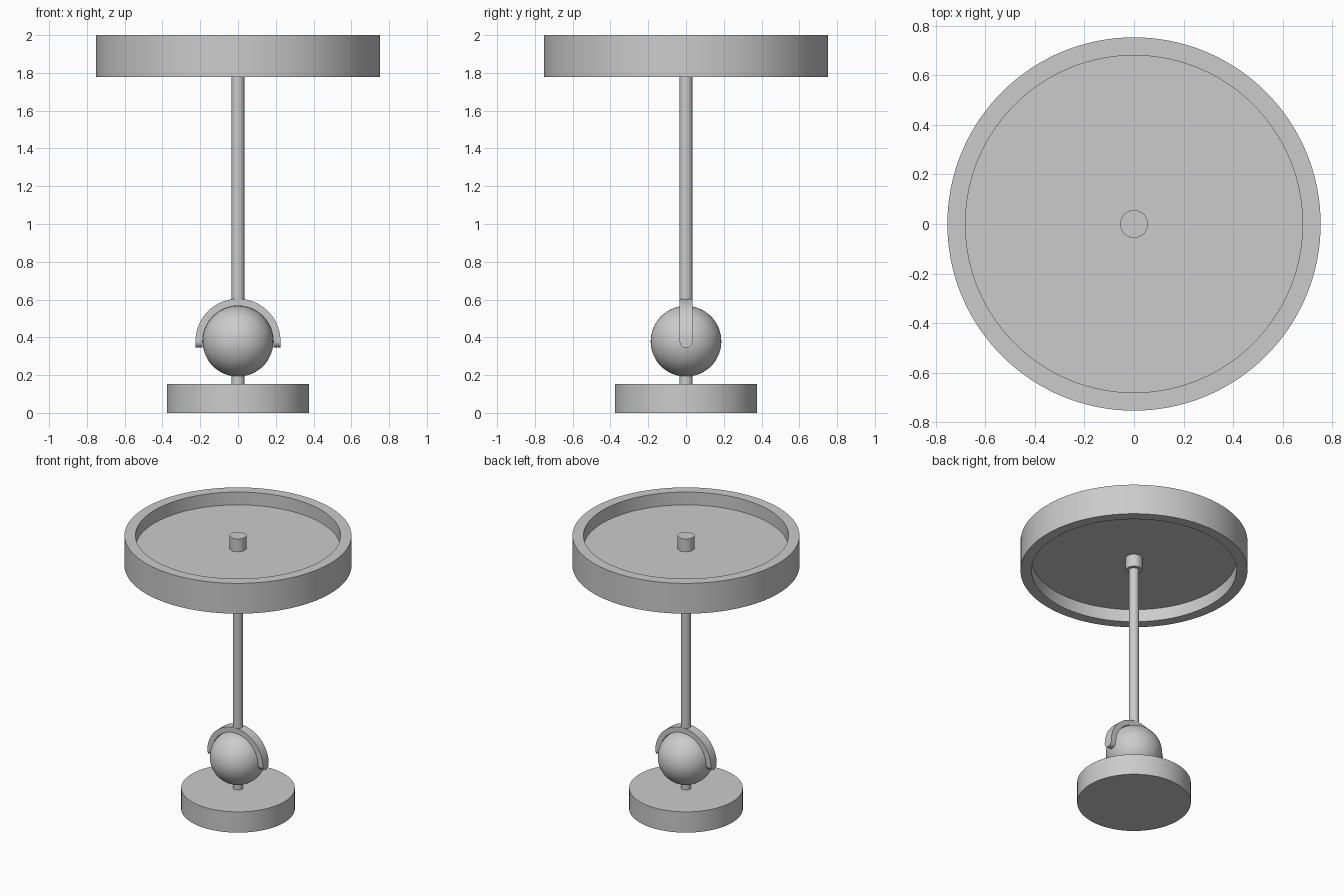
import bpy, bmesh, math

cube = bpy.data.objects.get("Cube")
if cube:
    bpy.data.objects.remove(cube, do_unlink=True)

# One plain grey finish
grey = bpy.data.materials.new("light grey")
grey.use_nodes = True
colour = (0.6, 0.6, 0.6, 1)
grey.diffuse_color = colour
grey.node_tree.nodes["Principled BSDF"].inputs["Base Color"].default_value = colour


def finish(name, bm):
    """Turn a bmesh into a smooth-shaded object with crisp edges."""
    bmesh.ops.recalc_face_normals(bm, faces=bm.faces)
    mesh = bpy.data.meshes.new(name)
    bm.to_mesh(mesh)
    bm.free()
    mesh.materials.append(grey)
    obj = bpy.data.objects.new(name, mesh)
    bpy.context.collection.objects.link(obj)
    bpy.ops.object.select_all(action='DESELECT')
    obj.select_set(True)
    bpy.context.view_layer.objects.active = obj
    bpy.ops.object.shade_smooth_by_angle(angle=math.radians(35))
    return obj


def cylinder(name, radius, z0, z1, sides=64):
    bm = bmesh.new()
    bmesh.ops.create_cone(bm, cap_ends=True, segments=sides,
                          radius1=radius, radius2=radius, depth=z1 - z0)
    bmesh.ops.translate(bm, verts=bm.verts, vec=(0, 0, (z0 + z1) / 2))
    return finish(name, bm)


def loft(name, sections, closed):
    """Skin a run of four-cornered sections, as a loop or with end caps."""
    bm = bmesh.new()
    rings = [[bm.verts.new(p) for p in s] for s in sections]
    pairs = list(zip(rings, rings[1:]))
    if closed:
        pairs.append((rings[-1], rings[0]))
    else:
        bm.faces.new(rings[0])
        bm.faces.new(rings[-1])
    for a, b in pairs:
        for i in range(4):
            j = (i + 1) % 4
            bm.faces.new((a[i], a[j], b[j], b[i]))
    return finish(name, bm)


ROD = 0.034                      # rod radius and half width of the yoke
BALL_Z, BALL_R, YOKE_R = 0.379, 0.187, 0.225

# Base and lower stem
cylinder("base", 0.377, 0, 0.152, 128)
cylinder("lower_stem", ROD, 0.14, 0.22)

# Pivot ball
bm = bmesh.new()
bmesh.ops.create_uvsphere(bm, u_segments=64, v_segments=32, radius=BALL_R)
bmesh.ops.translate(bm, verts=bm.verts, vec=(0, 0, BALL_Z))
finish("pivot_ball", bm)

# Yoke: flat strap arched over the ball, with a rounded tip on each arm
stations = []                    # (arc angle, drop below ball centre, half width)
tip = [math.radians(87 * i / 12) for i in range(1, 13)]
stations += [(0, ROD * math.sin(a), ROD * math.cos(a)) for a in reversed(tip)]
stations += [(math.pi * i / 64, 0, ROD) for i in range(65)]
stations += [(math.pi, ROD * math.sin(a), ROD * math.cos(a)) for a in tip]
sections = []
for angle, drop, w in stations:
    c, s = math.cos(angle), math.sin(angle)
    sections.append([(r * c, y, BALL_Z + r * s - drop)
                     for r, y in ((BALL_R, -w), (YOKE_R, -w), (YOKE_R, w), (BALL_R, w))])
loft("yoke", sections, closed=False)

# Pole
cylinder("pole", ROD, 0.59, 1.80)

# Tray: rim ring, thin floor at mid height and central hub
sections = []
for i in range(128):
    a = 2 * math.pi * i / 128
    sections.append([(r * math.cos(a), r * math.sin(a), z)
                     for r, z in ((0.68, 1.778), (0.753, 1.778), (0.753, 2.0), (0.68, 2.0))])
loft("tray_rim", sections, closed=True)
cylinder("tray_floor", 0.685, 1.87, 1.906, 128)
cylinder("tray_hub", 0.056, 1.779, 2.0)
